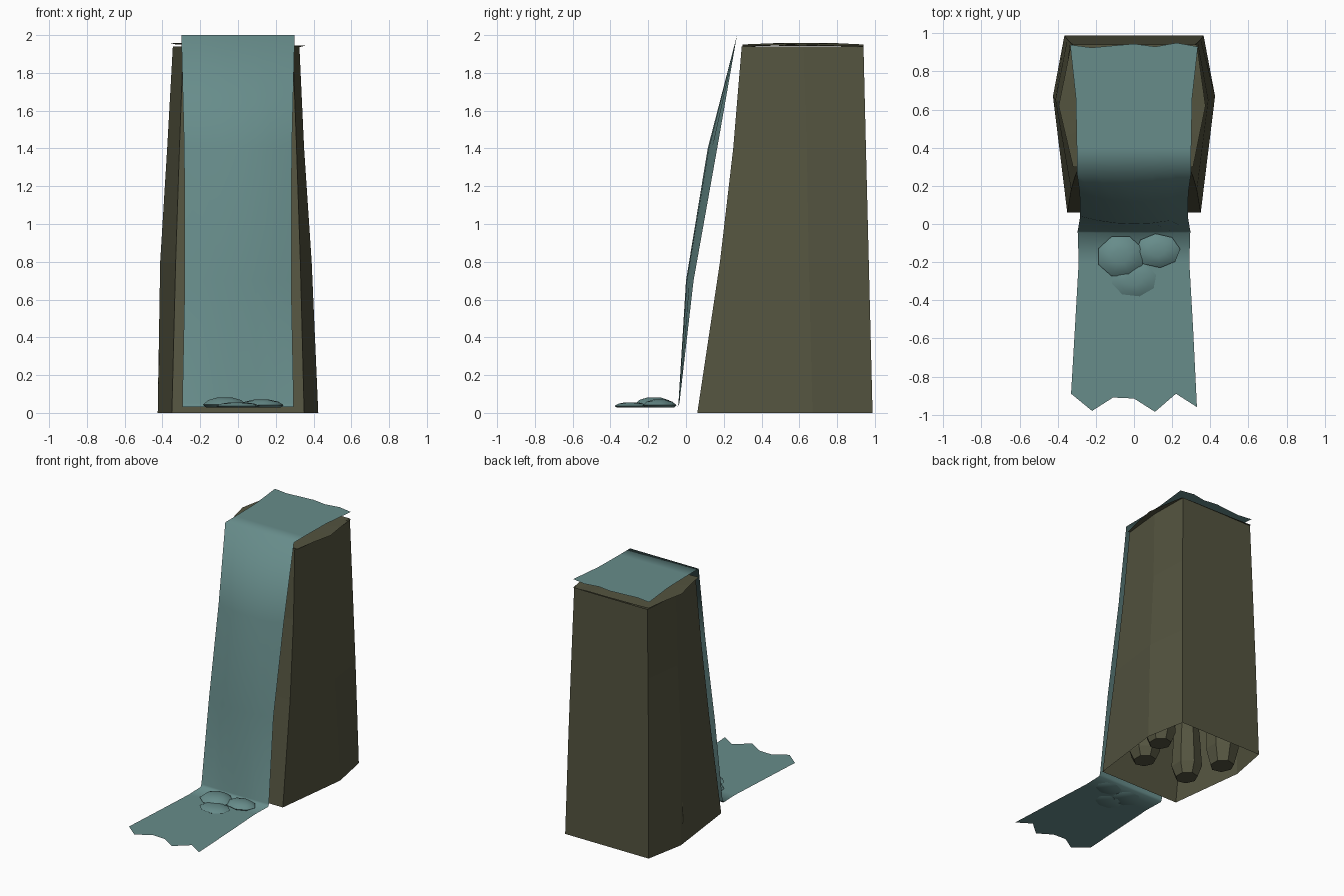
import bpy, bmesh, math, random
from mathutils import Vector

if "Cube" in bpy.data.objects:
    bpy.data.objects.remove(bpy.data.objects["Cube"])

random.seed(4)


def material(name, rgb):
    m = bpy.data.materials.new(name)
    m.diffuse_color = (*rgb, 1)
    m.use_nodes = True
    m.node_tree.nodes["Principled BSDF"].inputs["Base Color"].default_value = m.diffuse_color
    return m


ROCK = material("olive rock", (0.088, 0.088, 0.050))
WATER = material("teal water", (0.135, 0.262, 0.255))


def make(name, verts, faces, mat, smooth=None, flip=False):
    me = bpy.data.meshes.new(name)
    me.from_pydata(verts, [], faces)
    if flip:
        me.flip_normals()
    me.materials.append(mat)
    ob = bpy.data.objects.new(name, me)
    bpy.context.collection.objects.link(ob)
    if smooth:
        bpy.context.view_layer.objects.active = ob
        bpy.ops.object.select_all(action='DESELECT')
        ob.select_set(True)
        bpy.ops.object.shade_smooth_by_angle(angle=math.radians(smooth))
    return ob


def loft(rings, closed=True):
    """Quads joining equal-length rows of points."""
    n = len(rings[0])
    verts = [p for r in rings for p in r]
    faces = [(i * n + j, i * n + (j + 1) % n, (i + 1) * n + (j + 1) % n, (i + 1) * n + j)
             for i in range(len(rings) - 1) for j in range(n if closed else n - 1)]
    return verts, faces


# Cliff: open-bottomed six-sided column
# z, front half width, left and right half widths, front y, middle y, back y, back half width
levels = [(0, .35, .425, .425, .06, .67, .988, .365),
          (.8, .33, .412, .39, .18, .65, .968, .35),
          (1.4, .31, .375, .35, .25, .64, .953, .335),
          (1.94, .29, .345, .325, .295, .62, .94, .32)]
rings = [[(-f, yf, z), (f, yf, z), (r, ym, z), (b, yb, z), (-b, yb, z), (-l, ym, z)]
         for z, f, l, r, yf, ym, yb, b in levels]
make("cliff", *loft(rings), ROCK)

# Cliff top: thin overhanging slab with a ragged edge
outline = [(-.32, .3), (.31, .3), (.375, .62), (.33, .94), (-.33, .94), (-.395, .62)]
rim = []
for i, a in enumerate(outline):
    b = outline[(i + 1) % 6]
    steps = 5 if i in (0, 3) else 2
    for k in range(steps):
        t = k / steps
        x, y = (a[0] + (b[0] - a[0]) * t, a[1] + (b[1] - a[1]) * t)
        rim.append((x, y, 1.947 - .02 * x + random.uniform(-.005, .005)))
n = len(rim)
make("cliff_top", rim + [(0, .62, 1.95)], [(i, (i + 1) % n, n) for i in range(n)], ROCK)


# Tall boulders embedded in the foot of the cliff
def tall_boulder(name, x, y, rad, top):
    prof = [(.03, .72), (.14, 1), (.5, .85), (.85, .5), (1, .12)]
    rows = [[(x + rad * r * math.cos(a), y + rad * 1.1 * r * math.sin(a), top * t)
             for a in (math.tau * (k + .5) / 7 for k in range(7))] for t, r in prof]
    verts, faces = loft(rows)
    faces += [tuple(range(6, -1, -1)), tuple(range(28, 35))]
    make(name, verts, faces, ROCK)


tall_boulder("left_side_boulder", -.305, .64, .118, 1.2)
tall_boulder("right_side_boulder", .27, .62, .11, .7)
tall_boulder("left_front_boulder", -.2, .36, .11, .75)
tall_boulder("right_front_boulder", .2, .36, .11, .6)

# Water: one sheet running over the top, down the front and out as a pool
# y, z, half width, forward bulge at the middle
path = [(.94, 2, .335, 0), (.66, 2, .305, 0), (.40, 2, .30, 0), (.27, 2, .30, 0),
        (.165, 1.4, .285, .05), (.04, .7, .282, .04), (-.035, .05, .295, .005),
        (-.045, .03, .295, 0), (-.2, .03, .29, 0), (-.55, .03, .31, 0), (-.93, .03, .33, 0)]
cols = 7
back_jag = [.0, -.015, -.005, .005, -.01, .01, -.01]
pool_jag = [.04, -.05, .02, .015, -.055, .04, -.03]
rows = []
for i, (y, z, w, bulge) in enumerate(path):
    row = []
    for k in range(cols):
        t = 2 * k / (cols - 1) - 1
        dy = -bulge * (1 - t * t)
        if i == 0:
            dy = back_jag[k]
        elif i == len(path) - 1:
            dy = pool_jag[k]
        row.append((w * t, y + dy, z))
    rows.append(row)
make("waterfall", *loft(rows, closed=False), WATER, smooth=110, flip=True)


# Foam: low rounded mounds where the water lands
def foam(name, x, y, rx, ry, h, spin):
    rows = [[(x + rx * r * math.cos(a), y + ry * r * math.sin(a), .028 + h * t)
             for a in (math.tau * k / 8 + spin for k in range(8))]
            for t, r in ((0, .85), (.3, 1), (.75, .75), (1, .35))]
    verts, faces = loft(rows)
    faces += [tuple(range(24, 32)), tuple(range(7, -1, -1))]
    make(name, verts, faces, WATER, smooth=60)


foam("foam_left", -.07, -.17, .125, .112, .053, .4)
foam("foam_right", .125, -.14, .118, .09, .042, .1)
foam("foam_front", 0, -.29, .12, .092, .028, .25)
